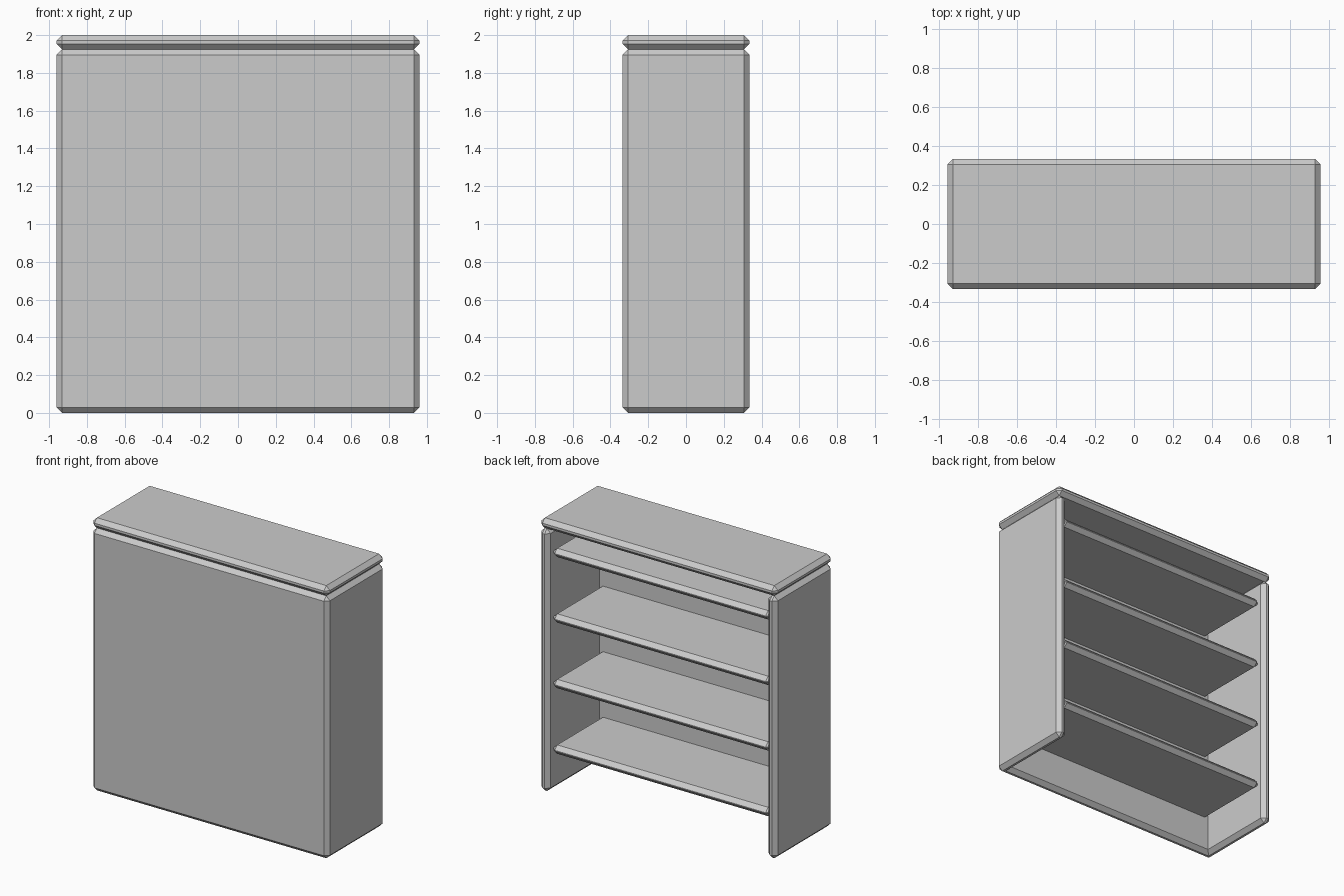
import bpy

if "Cube" in bpy.data.objects:
    bpy.data.objects.remove(bpy.data.objects["Cube"])

T = 0.075          # board thickness
W, D = 1.92, 0.67  # overall width and depth
H = 1.925          # height of the carcass below the top board


def board(name, x, y, z):
    """Chamfered box from (min, max) ranges on each axis."""
    mid = [(a + b) / 2 for a, b in (x, y, z)]
    bpy.ops.mesh.primitive_cube_add(size=1, location=mid)
    ob = bpy.context.object
    ob.name = name
    ob.scale = [b - a for a, b in (x, y, z)]
    bpy.ops.object.transform_apply(location=False, rotation=False, scale=True)
    bev = ob.modifiers.new("chamfer", 'BEVEL')
    bev.width = 0.029
    bev.segments = 1
    return ob


# Top board
board("top_board", (-W / 2, W / 2), (-D / 2, D / 2), (H, 2.0))

# Closed front panel
board("front_panel", (-W / 2, W / 2), (-D / 2, -D / 2 + T), (0, H))

# Side panels
for name, s in (("left_side_panel", -1), ("right_side_panel", 1)):
    x = sorted((s * W / 2, s * (W / 2 - T)))
    board(name, x, (-D / 2, D / 2), (0, H))

# Four evenly spaced shelves, open to the back
inner = W / 2 - T
for i in range(4):
    top = 0.34 + 0.481 * i
    board(f"shelf_{i + 1}", (-inner, inner), (-D / 2 + T - 0.04, 0.30), (top - 0.065, top))
